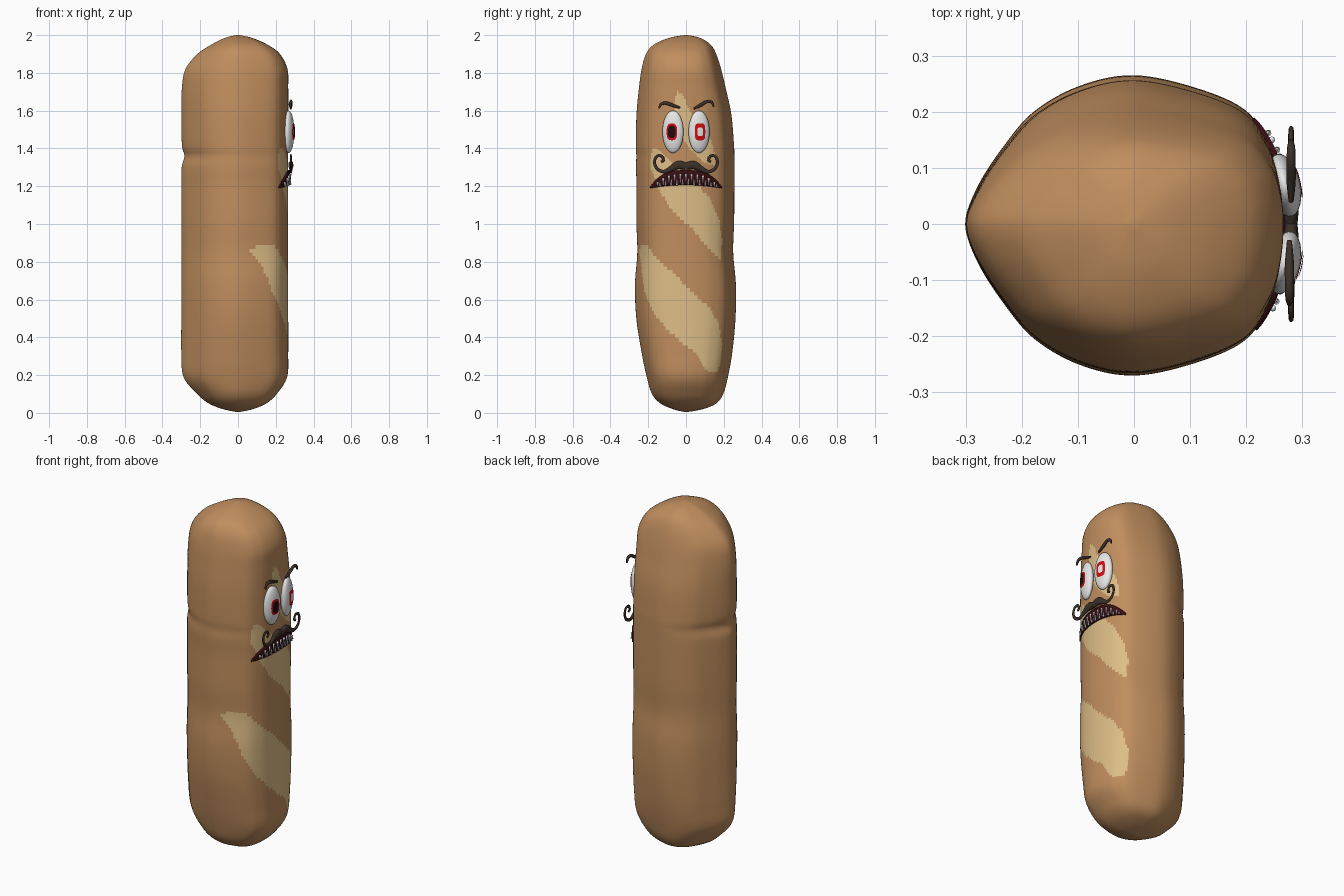
import bpy, bmesh, math
from mathutils import Vector, Matrix
from mathutils.bvhtree import BVHTree

if "Cube" in bpy.data.objects:
    bpy.data.objects.remove(bpy.data.objects["Cube"])


def mat(name, r, g, b):
    m = bpy.data.materials.new(name)
    m.diffuse_color = (r, g, b, 1)
    m.use_nodes = True
    m.node_tree.nodes["Principled BSDF"].inputs["Base Color"].default_value = m.diffuse_color
    return m


CRUST = mat("crust brown", 0.527, 0.270, 0.112)
CRUMB = mat("pale crumb", 0.73, 0.515, 0.242)
WHITE = mat("eye white", 0.80, 0.80, 0.80)
RED = mat("iris red", 0.62, 0.004, 0.006)
BLACK = mat("pupil black", 0.012, 0.004, 0.004)
HAIR = mat("hair dark brown", 0.045, 0.030, 0.023)
MAROON = mat("mouth maroon", 0.040, 0.004, 0.006)


def add(name, bm, *mats, smooth=True):
    me = bpy.data.meshes.new(name)
    bm.to_mesh(me)
    bm.free()
    for m in mats:
        me.materials.append(m)
    for p in me.polygons:
        p.use_smooth = smooth
    ob = bpy.data.objects.new(name, me)
    bpy.context.collection.objects.link(ob)
    return ob


def spline(keys, sub, closed=False):
    """Catmull-Rom interpolation of equal-length tuples."""
    n = len(keys)
    get = (lambda i: keys[i % n]) if closed else (lambda i: keys[max(0, min(n - 1, i))])
    out = []
    for i in range(n if closed else n - 1):
        for s in range(sub):
            t = s / sub
            out.append(tuple(0.5 * (2 * b + (c - a) * t + (2 * a - 5 * b + 4 * c - d) * t * t
                                    + (3 * b - a - 3 * c + d) * t ** 3)
                             for a, b, c, d in zip(get(i - 1), get(i), get(i + 1), get(i + 2))))
    if not closed:
        out.append(tuple(keys[-1]))
    return out


def inside(y, z, poly):
    hit = False
    for (y0, z0), (y1, z1) in zip(poly, poly[1:] + poly[:1]):
        if (z0 > z) != (z1 > z) and y < y0 + (z - z0) * (y1 - y0) / (z1 - z0):
            hit = not hit
    return hit


# Loaf: height, then left, right, front and back extents
RINGS = [(0.005, 0.01, 0.01, 0.01, 0.01), (0.02, 0.08, 0.08, 0.07, 0.09),
         (0.05, 0.155, 0.15, 0.135, 0.16), (0.10, 0.215, 0.205, 0.18, 0.197),
         (0.19, 0.288, 0.26, 0.208, 0.222), (0.32, 0.30, 0.266, 0.235, 0.245),
         (0.50, 0.30, 0.266, 0.263, 0.262), (0.68, 0.30, 0.266, 0.27, 0.264),
         (0.85, 0.298, 0.266, 0.258, 0.25), (1.02, 0.30, 0.266, 0.263, 0.255),
         (1.20, 0.30, 0.266, 0.262, 0.256), (1.30, 0.298, 0.266, 0.265, 0.256),
         (1.36, 0.284, 0.266, 0.263, 0.256), (1.42, 0.297, 0.266, 0.266, 0.254),
         (1.58, 0.299, 0.266, 0.262, 0.24), (1.72, 0.297, 0.266, 0.249, 0.21),
         (1.82, 0.278, 0.262, 0.235, 0.186), (1.90, 0.215, 0.222, 0.212, 0.16),
         (1.95, 0.14, 0.155, 0.17, 0.13), (1.985, 0.07, 0.075, 0.09, 0.075),
         (2.0, 0.01, 0.01, 0.01, 0.01)]
HALF = [(-1, 0), (-0.93, 0.25), (-0.77, 0.53), (-0.59, 0.76), (-0.32, 0.93), (0, 1),
        (0.4, 0.92), (0.74, 0.77), (0.91, 0.53), (0.98, 0.27), (1, 0)]
outline = spline([(x, -y) for x, y in HALF] + HALF[-2:0:-1], 7, True)
PATCHES = [
    [(-0.25, 0.87), (-0.23, 0.89), (-0.2, 0.88), (-0.15, 0.81), (-0.05, 0.725), (0.05, 0.62),
     (0.13, 0.55), (0.17, 0.48), (0.19, 0.37), (0.19, 0.3), (0.17, 0.22), (0.13, 0.21),
     (0.09, 0.24), (0.05, 0.32), (-0.02, 0.37), (-0.1, 0.44), (-0.17, 0.53), (-0.22, 0.65)],
    [(-0.18, 1.4), (-0.15, 1.4), (-0.05, 1.3), (0.07, 1.2), (0.13, 1.13), (0.175, 1.02),
     (0.19, 0.92), (0.185, 0.81), (0.14, 0.85), (0.09, 0.9), (0.03, 0.98), (-0.03, 1.03),
     (-0.09, 1.09), (-0.14, 1.18), (-0.19, 1.3)],
    [(-0.065, 1.65), (-0.045, 1.7), (-0.02, 1.69), (0.02, 1.6), (0.08, 1.53), (0.13, 1.45),
     (0.155, 1.36), (0.15, 1.31), (0.09, 1.33), (0, 1.42), (-0.05, 1.5)]]
bm = bmesh.new()
rows = []
for z, xl, xr, yf, yb in spline(RINGS, 9):
    rows.append([bm.verts.new((x * (xr if x > 0 else xl), y * (yb if y > 0 else yf), z))
                 for x, y in outline])
for a, b in zip(rows, rows[1:]):
    for i in range(len(a)):
        j = (i + 1) % len(a)
        f = bm.faces.new((a[i], a[j], b[j], b[i]))
        c = f.calc_center_median()
        if c.x > 0 and any(inside(c.y, c.z, p) for p in PATCHES):
            f.material_index = 1
bm.faces.new(rows[0][::-1])
bm.faces.new(rows[-1])
bmesh.ops.recalc_face_normals(bm, faces=bm.faces)
tree = BVHTree.FromBMesh(bm)
add("bread_loaf", bm, CRUST, CRUMB)


def surf(y, z):
    return tree.ray_cast(Vector((2, y, z)), Vector((-1, 0, 0)))[0].x


# Eyes with painted irises
EA, EB, EC = 0.028, 0.057, 0.112


def eye_plate(name, place, r0, r1, wy, wz, power, lift, m):
    bm = bmesh.new()
    rings = []
    for k in range(5):
        r = r0 + (r1 - r0) * k / 4
        ring = []
        for i in range(32):
            c, s = math.cos(math.tau * i / 32), math.sin(math.tau * i / 32)
            y = r * wy * math.copysign(abs(c) ** power, c)
            z = r * wz * math.copysign(abs(s) ** power, s)
            x = EA * math.sqrt(max(0, 1 - (y / EB) ** 2 - (z / EC) ** 2)) + lift
            ring.append(bm.verts.new(place @ Vector((x, y, z))))
        rings.append(ring)
    for a, b in zip(rings, rings[1:]):
        for i in range(32):
            j = (i + 1) % 32
            bm.faces.new((a[i], b[i], b[j], a[j]))
    add(name, bm, m)


for side, name in ((-1, "front"), (1, "back")):
    place = Matrix.Translation((0.268, 0.069 * side, 1.488)) @ Matrix.Rotation(0.22 * side, 4, 'Z')
    bm = bmesh.new()
    bmesh.ops.create_uvsphere(bm, u_segments=32, v_segments=20, radius=1,
                              matrix=place @ Matrix.Diagonal((EA, EB, EC, 1)))
    add(name + "_eye", bm, WHITE)
    if side < 0:
        eye_plate("front_iris", place, 0.6, 1, 0.029, 0.045, 0.75, 0.002, RED)
        eye_plate("front_pupil", place, 0.02, 1, 0.021, 0.034, 0.8, 0.004, BLACK)
    else:
        eye_plate("back_iris", place, 0.52, 1, 0.028, 0.045, 0.5, 0.002, RED)


# Eyebrows and moustache: tapered tubes, flattened in depth
def tube(name, keys, flat, x):
    cu = bpy.data.curves.new(name, 'CURVE')
    cu.dimensions = '3D'
    cu.bevel_depth = 1
    cu.bevel_resolution = 3
    cu.use_fill_caps = True
    pts = spline(keys, 6)
    sp = cu.splines.new('POLY')
    sp.points.add(len(pts) - 1)
    for p, (y, z, r) in zip(sp.points, pts):
        p.co = (0, y, z, 1)
        p.radius = r
    cu.materials.append(HAIR)
    ob = bpy.data.objects.new(name, cu)
    bpy.context.collection.objects.link(ob)
    bpy.ops.object.select_all(action='DESELECT')
    ob.select_set(True)
    bpy.context.view_layer.objects.active = ob
    bpy.ops.object.convert(target='MESH')
    for v in ob.data.vertices:
        v.co.x = x + v.co.x * flat
    for p in ob.data.polygons:
        p.use_smooth = True


tube("front_eyebrow", [(-0.142, 1.612, 0.005), (-0.132, 1.634, 0.008), (-0.105, 1.64, 0.009),
                       (-0.07, 1.628, 0.009), (-0.03, 1.615, 0.005)], 0.9, 0.277)
tube("back_eyebrow", [(0.04, 1.61, 0.005), (0.075, 1.628, 0.009), (0.11, 1.648, 0.009),
                      (0.136, 1.645, 0.008), (0.147, 1.62, 0.005)], 0.9, 0.28)
for s, name in ((-1, "front"), (1, "back")):
    tube(name + "_moustache_half",
         [(s * y, z, r) for y, z, r in
          ((0, 1.305, 0.019), (0.04, 1.312, 0.023), (0.08, 1.292, 0.015), (0.115, 1.277, 0.010),
           (0.15, 1.29, 0.009), (0.167, 1.325, 0.008), (0.155, 1.358, 0.008),
           (0.13, 1.36, 0.008), (0.12, 1.338, 0.008), (0.132, 1.328, 0.007))], 0.6, 0.28)


# Mouth: curved plate hugging the loaf
def lip_top(y):
    return 1.285 - 0.088 * abs(y / 0.19) ** 3


def lip_low(y):
    return 1.206 - 0.016 * abs(y / 0.19) ** 2


bm = bmesh.new()
cols = []
for i in range(41):
    y = -0.19 + 0.38 * i / 40
    a, b = lip_low(y), lip_top(y)
    cols.append([bm.verts.new((surf(y, z) + 0.009, y, z))
                 for z in (a + (b - a) * k / 4 for k in range(5))])
for a, b in zip(cols, cols[1:]):
    for k in range(4):
        bm.faces.new((a[k], b[k], b[k + 1], a[k + 1]))
mouth = add("mouth", bm, MAROON)
mouth.modifiers.new("thickness", 'SOLIDIFY').thickness = 0.009

# Teeth: slim spikes pointing down and up
bm = bmesh.new()
for i in range(11):
    for up in (False, True):
        y = -0.15 + 0.03 * i + (0.012 if up else 0)
        h = min(0.05, (lip_top(y) - lip_low(y)) * 0.6) * (0.7 if up else 1)
        z = lip_low(y) + 0.002 + h / 2 if up else lip_top(y) - 0.02 - h / 2
        m = Matrix.Translation((surf(y, z) + 0.011, y, z))
        if not up:
            m = m @ Matrix.Rotation(math.pi, 4, 'X')
        bmesh.ops.create_cone(bm, cap_ends=True, segments=8, radius1=0.006, radius2=0.0005,
                              depth=h, matrix=m)
add("teeth", bm, WHITE)
